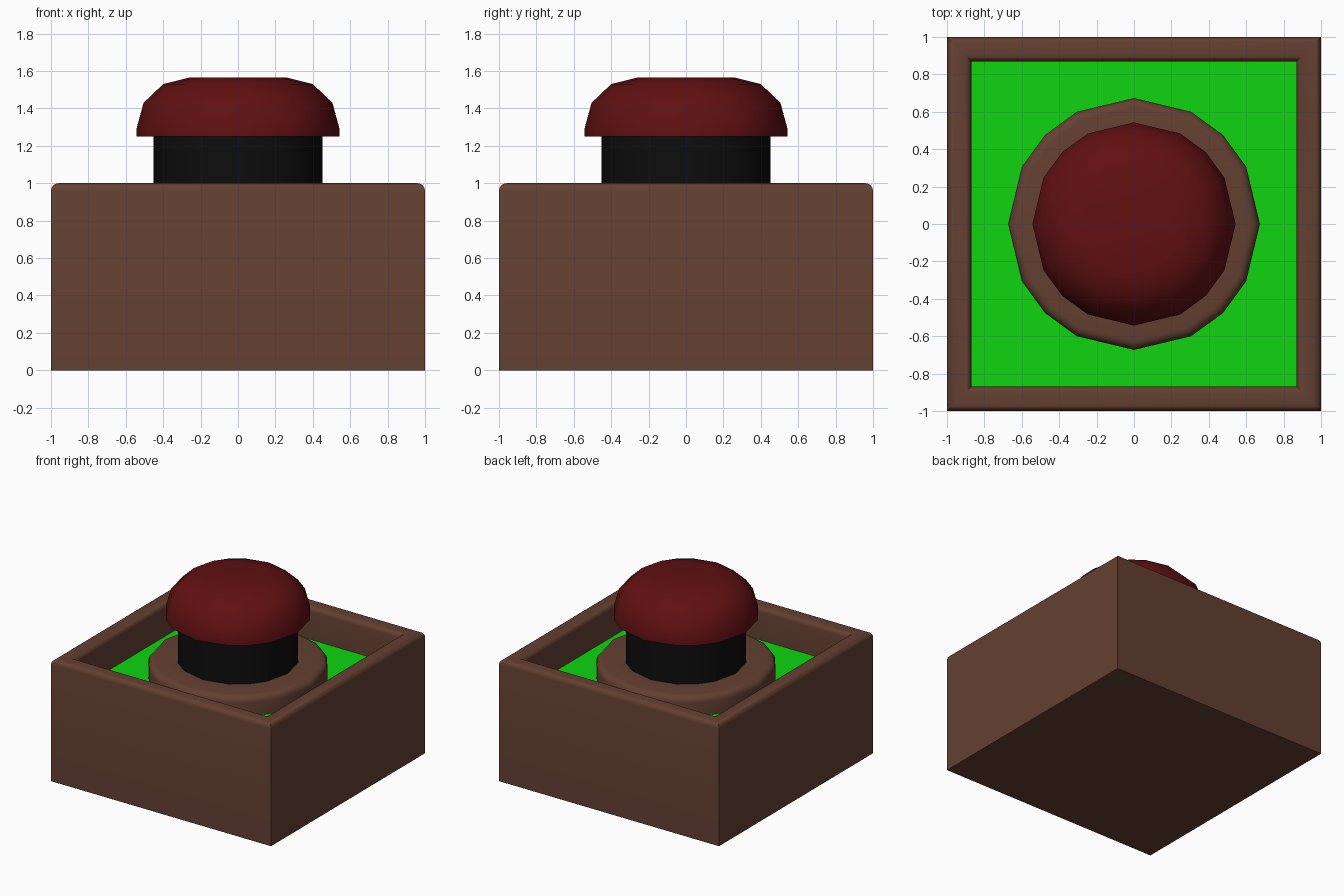
import bpy, bmesh, math

if "Cube" in bpy.data.objects:
    bpy.data.objects.remove(bpy.data.objects["Cube"])


def material(name, rgb):
    m = bpy.data.materials.new(name)
    m.diffuse_color = (*rgb, 1.0)
    m.use_nodes = True
    m.node_tree.nodes["Principled BSDF"].inputs["Base Color"].default_value = m.diffuse_color
    return m


brown = material("brown", (0.127, 0.051, 0.031))
green = material("green", (0.0044, 0.66, 0.0052))
black = material("black", (0.004, 0.004, 0.004))
red = material("red", (0.119, 0.0052, 0.006))

# unit outlines: a square, and a sixteen-sided circle with slightly uneven sides
SQUARE = [(-1, -1), (1, -1), (1, 1), (-1, 1)]
ROUND = [(math.cos(math.radians(q + a)), math.sin(math.radians(q + a)))
         for q in (0, 90, 180, 270) for a in (0, 27, 45, 63)]


def arc(cx, cz, r, a0, a1, n=4):
    """Rounded-edge profile points (size, height)."""
    angles = [math.radians(a0 + (a1 - a0) * i / n) for i in range(n + 1)]
    return [(cx + r * math.cos(a), cz + r * math.sin(a)) for a in angles]


def loft(name, outline, profile, mats):
    """Sweep an outline through (size, height) steps and cap both ends.
    The last cap takes the last material."""
    bm = bmesh.new()
    rings = [[bm.verts.new((x * r, y * r, z)) for x, y in outline]
             for r, z in profile]
    n = len(outline)
    for a, b in zip(rings, rings[1:]):
        for i in range(n):
            j = (i + 1) % n
            bm.faces.new((a[i], a[j], b[j], b[i]))
    bm.faces.new(rings[0][::-1])
    bm.faces.new(rings[-1]).material_index = len(mats) - 1
    me = bpy.data.meshes.new(name)
    bm.to_mesh(me)
    bm.free()
    for m in mats:
        me.materials.append(m)
    ob = bpy.data.objects.new(name, me)
    bpy.context.collection.objects.link(ob)
    bpy.ops.object.select_all(action='DESELECT')
    ob.select_set(True)
    bpy.context.view_layer.objects.active = ob
    bpy.ops.object.shade_smooth_by_angle(angle=math.radians(40))
    return ob


# open box with rounded rim and a green recessed floor
loft("box", SQUARE,
     [(1, 0)] + arc(0.96, 0.96, 0.04, 0, 90)
     + arc(0.91, 0.96, 0.04, 90, 180) + [(0.87, 0.73)], [brown, green])

# raised collar on the floor
loft("collar", ROUND,
     [(0.673, 0.725)] + arc(0.623, 0.84, 0.05, 0, 90) + [(0.44, 0.89)], [brown])

# button stem
loft("stem", ROUND, [(0.452, 0.73), (0.452, 1.26)], [black])

# domed button cap
loft("button_cap", ROUND,
     [(0.543, 1.25), (0.543, 1.29), (0.505, 1.43), (0.4, 1.53), (0.26, 1.565)],
     [red])
